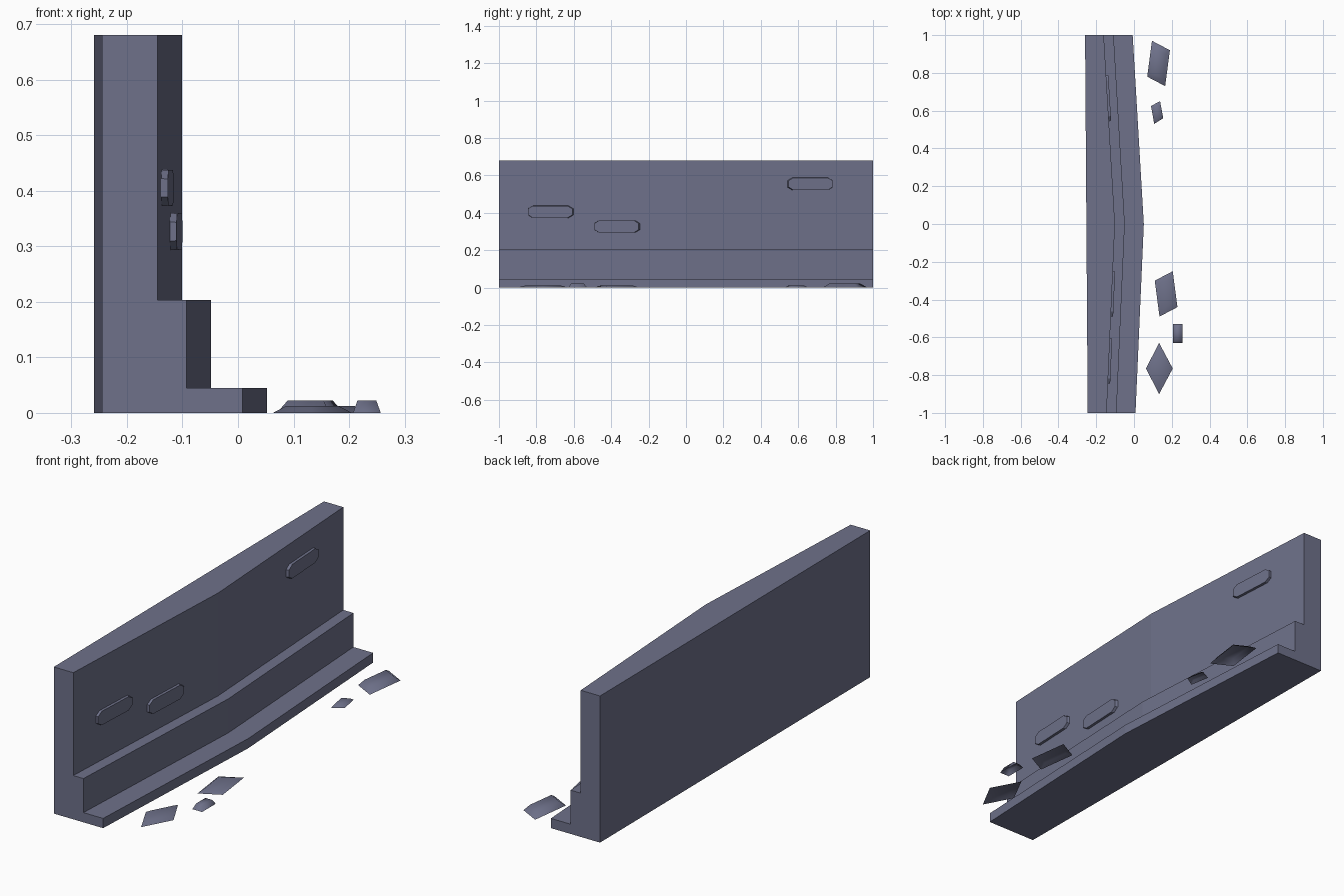
import bpy, bmesh
from mathutils import Vector

if "Cube" in bpy.data.objects:
    bpy.data.objects.remove(bpy.data.objects["Cube"])

slate = bpy.data.materials.new("slate_grey")
slate.diffuse_color = (0.156, 0.165, 0.254, 1)
slate.use_nodes = True
slate.node_tree.nodes["Principled BSDF"].inputs["Base Color"].default_value = slate.diffuse_color


def make_object(name, bm, smooth=False):
    bmesh.ops.recalc_face_normals(bm, faces=bm.faces[:])
    mesh = bpy.data.meshes.new(name)
    for f in bm.faces:
        f.smooth = smooth
    bm.to_mesh(mesh)
    bm.free()
    mesh.materials.append(slate)
    ob = bpy.data.objects.new(name, mesh)
    bpy.context.collection.objects.link(ob)
    return ob


def loft(bm, rings, caps=(True, True)):
    loops = [[bm.verts.new(p) for p in r] for r in rings]
    n = len(loops[0])
    for a, b in zip(loops, loops[1:]):
        for i in range(n):
            j = (i + 1) % n
            bm.faces.new((a[i], a[j], b[j], b[i]))
    for cap, loop in zip(caps, (loops[0], loops[-1])):
        if cap:
            bm.faces.new(loop)


# Stepped wall: front bows out at the middle, back stays flat
def section(y, back, front):
    profile = [(0.101, 0), (0.101, 0.045), (0, 0.045), (0, 0.203),
               (-0.052, 0.203), (-0.052, 0.68)]
    pts = [(front + x, y, z) for x, z in profile]
    return pts + [(back, y, 0.68), (back, y, 0)]


bm = bmesh.new()
loft(bm, [section(-1, -0.245, -0.093), section(0, -0.252, -0.049),
          section(1, -0.259, -0.108)])
make_object("wall", bm)


# Raised bricks with clipped corners, lying along the bowed wall face
def wall_x(y):
    return -0.101 - (0.059 if y > 0 else 0.044) * abs(y)


def brick(name, y0, y1, z0, z1):
    def ring(out, a, b, inset):
        c, d = 0.026, 0.016
        lo, hi = z0 + inset, z1 - inset
        pts = [(a + c, lo), (b - c, lo), (b, lo + d), (b, hi - d),
               (b - c, hi), (a + c, hi), (a, hi - d), (a, lo + d)]
        return [(wall_x(y) + out, y, z) for y, z in pts]
    inner = 0.008
    a, b = (y0 + inner, y1) if y0 > 0 else (y0, y1 - inner)
    bm = bmesh.new()
    loft(bm, [ring(-0.004, y0, y1, 0), ring(0.012, a, b, 0.001)])
    make_object(name, bm)


brick("brick_low_left", -0.845, -0.60, 0.372, 0.438)
brick("brick_low_mid", -0.49, -0.245, 0.293, 0.36)
brick("brick_high_right", 0.54, 0.785, 0.521, 0.588)


# Loose rubble chips: tapered, soft shaded, open underneath
def chip(name, height, corners):
    base = [Vector((x, y, 0)) for x, y in corners]
    mid = sum(base, Vector()) / len(base)
    top = [mid + (p - mid) * 0.68 + Vector((0, 0, height)) for p in base]
    bm = bmesh.new()
    loft(bm, [base, top], caps=(False, True))
    make_object(name, bm, smooth=True)


chip("chip_back_large", 0.022, [(0.095, 0.97), (0.07, 0.78), (0.165, 0.73), (0.19, 0.92)])
chip("chip_back_small", 0.012, [(0.09, 0.625), (0.107, 0.53), (0.155, 0.56), (0.138, 0.65)])
chip("chip_mid", 0.012, [(0.11, -0.30), (0.135, -0.49), (0.23, -0.44), (0.205, -0.25)])
chip("chip_block", 0.022, [(0.207, -0.53), (0.207, -0.63), (0.257, -0.63), (0.257, -0.53)])
chip("chip_front", 0.012, [(0.133, -0.63), (0.063, -0.765), (0.133, -0.90), (0.205, -0.765)])
